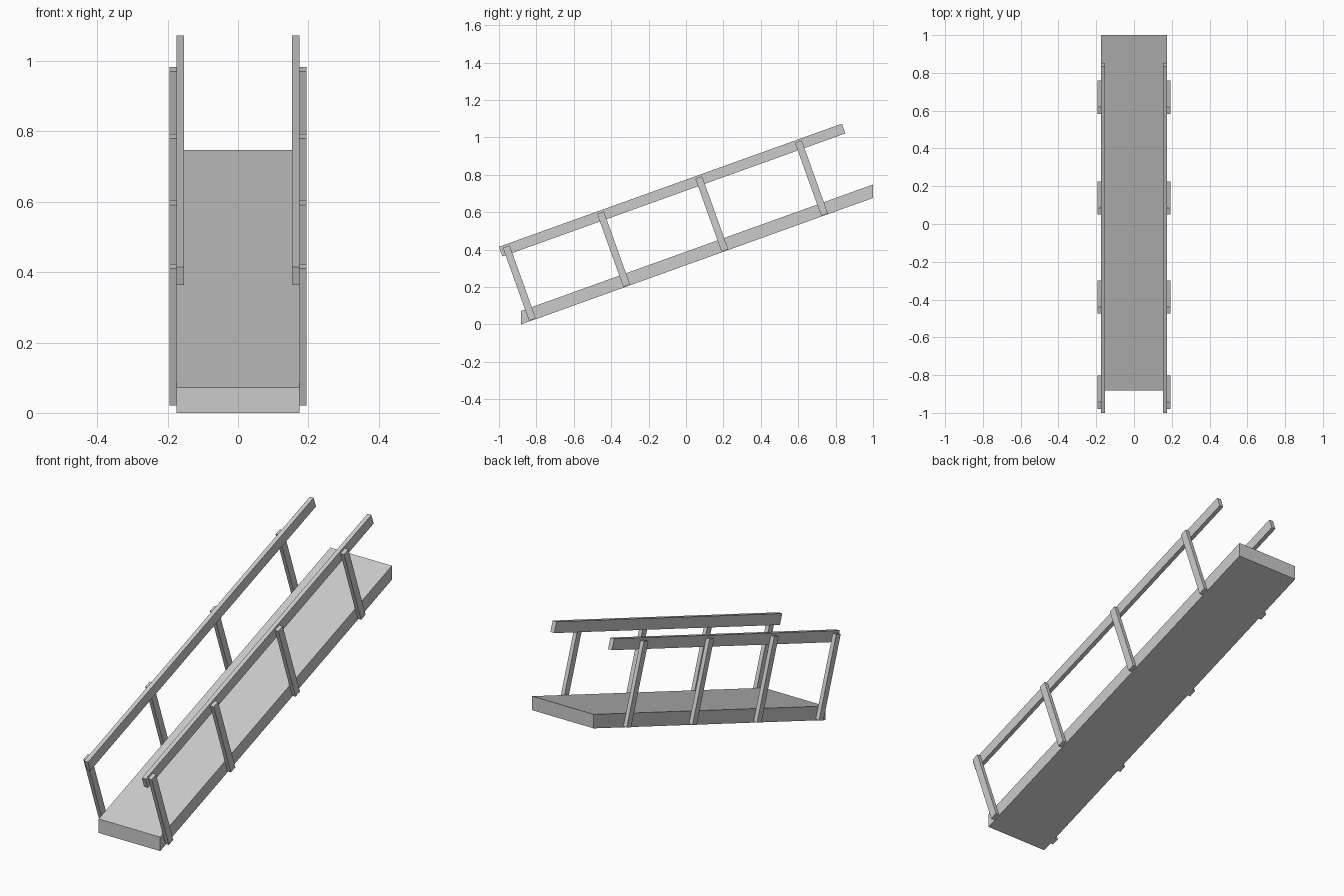
import bpy, bmesh, math

if "Cube" in bpy.data.objects:
    bpy.data.objects.remove(bpy.data.objects["Cube"])

SLOPE = math.atan(0.359)
C, S = math.cos(SLOPE), math.sin(SLOPE)


def prism(name, profile, x0, x1):
    """Extrude a side profile of (y, z) points from x0 to x1."""
    bm = bmesh.new()
    face = bm.faces.new([bm.verts.new((x0, y, z)) for y, z in profile])
    ext = bmesh.ops.extrude_face_region(bm, geom=[face])
    new = [v for v in ext["geom"] if isinstance(v, bmesh.types.BMVert)]
    bmesh.ops.translate(bm, verts=new, vec=(x1 - x0, 0, 0))
    bmesh.ops.recalc_face_normals(bm, faces=bm.faces)
    mesh = bpy.data.meshes.new(name)
    bm.to_mesh(mesh)
    bm.free()
    obj = bpy.data.objects.new(name, mesh)
    bpy.context.collection.objects.link(obj)
    return obj


def sloped_bar(y, z, along, down):
    """Rectangle tilted with the ramp, starting at its upper left corner."""
    return [(y, z), (y + along * C, z + along * S),
            (y + along * C + down * S, z + along * S - down * C),
            (y + down * S, z - down * C)]


def mirror_x(obj):
    obj.modifiers.new("mirror", 'MIRROR').use_axis[0] = True


# Sloped deck with vertical ends
prism("ramp_deck", [(-0.882, 0), (1, 0.676), (1, 0.748), (-0.882, 0.072)],
      -0.175, 0.175)

# Handrails, one each side
mirror_x(prism("handrail", sloped_bar(-1, 0.415, 1.948, 0.055), 0.153, 0.175))

# Posts on the outside, square to the deck
for i, y in enumerate((-0.979, -0.475, 0.05, 0.583)):
    z = 0.41 + 0.359 * (y + 0.979)
    mirror_x(prism(f"rail_post_{i + 1}", sloped_bar(y, z, 0.038, 0.414),
                   0.1745, 0.1945))
